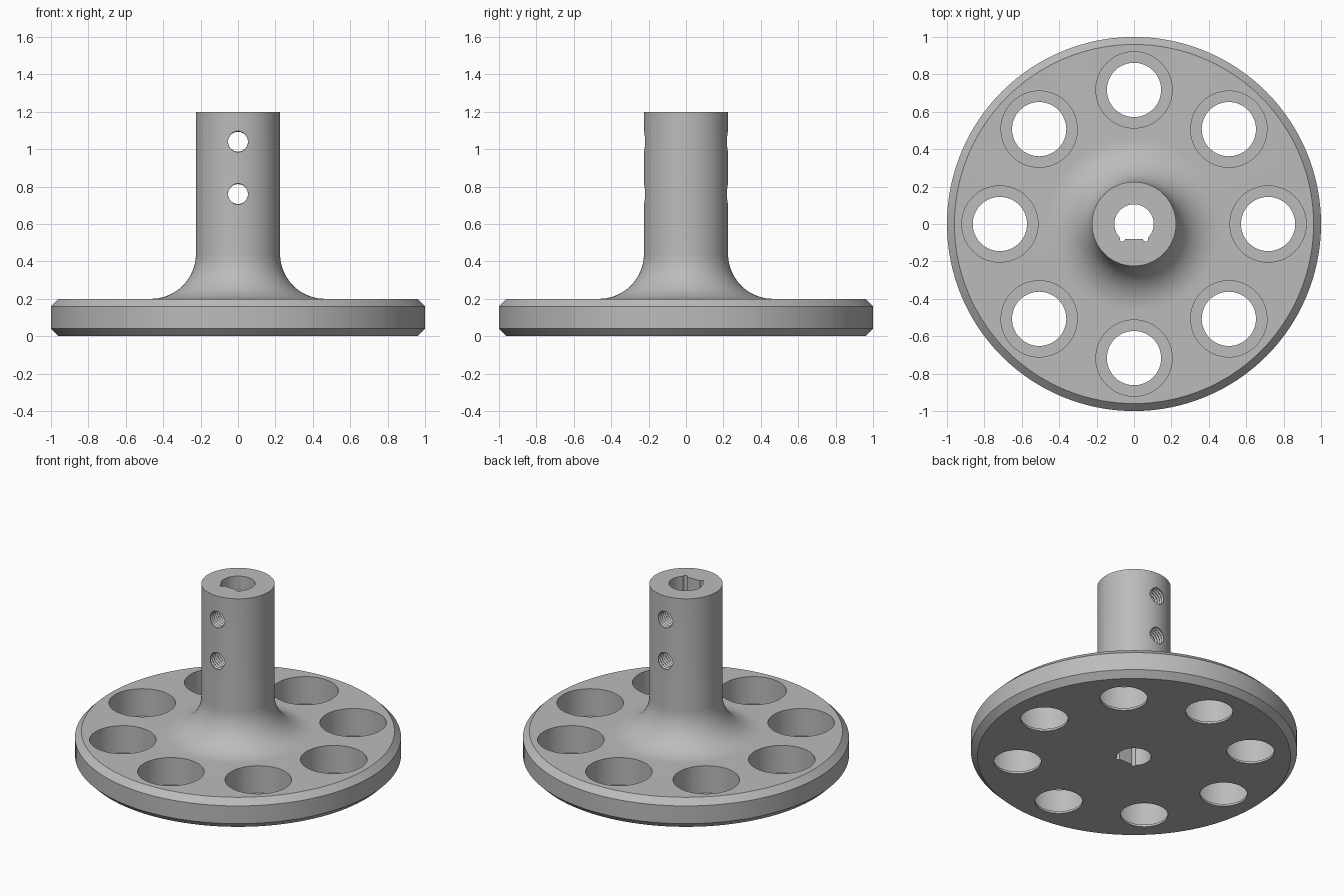
import bpy, bmesh, math
from math import cos, sin, pi
from mathutils import Matrix

if "Cube" in bpy.data.objects:
    bpy.data.objects.remove(bpy.data.objects["Cube"])

steel = bpy.data.materials.new("plain_grey")
steel.diffuse_color = (0.5, 0.5, 0.5, 1)
steel.use_nodes = True
steel.node_tree.nodes["Principled BSDF"].inputs["Base Color"].default_value = steel.diffuse_color


def make_object(name, bm, matrix=None):
    if matrix:
        bm.transform(matrix)
    bmesh.ops.recalc_face_normals(bm, faces=bm.faces)
    me = bpy.data.meshes.new(name)
    bm.to_mesh(me)
    bm.free()
    me.materials.append(steel)
    ob = bpy.data.objects.new(name, me)
    bpy.context.collection.objects.link(ob)
    return ob


def lathe(name, profile, segs, matrix=None):
    """Solid of revolution about z from (radius, z) points, capped at both ends."""
    bm = bmesh.new()
    rings = [[bm.verts.new((r * cos(2 * pi * i / segs), r * sin(2 * pi * i / segs), z))
              for i in range(segs)] for r, z in profile]
    for a, b in zip(rings, rings[1:]):
        for i in range(segs):
            j = (i + 1) % segs
            bm.faces.new((a[i], a[j], b[j], b[i]))
    bm.faces.new(rings[0])
    bm.faces.new(rings[-1])
    return make_object(name, bm, matrix)


def cut(target, cutter):
    cutter.hide_render = True
    mod = target.modifiers.new("cut", 'BOOLEAN')
    mod.operation = 'DIFFERENCE'
    mod.solver = 'EXACT'
    mod.object = cutter
    bpy.context.view_layer.objects.active = target
    bpy.ops.object.modifier_apply(modifier=mod.name)
    bpy.data.objects.remove(cutter)


# flange disc with chamfers, fillet and hub
profile = [(0.96, 0), (1, 0.04), (1, 0.16), (0.96, 0.2)]
for k in range(17):
    a = k / 16 * pi / 2
    profile.append((0.465 - 0.24 * sin(a), 0.44 - 0.24 * cos(a)))
profile.append((0.225, 1.2))
flange = lathe("flange_hub", profile, 128)

# ring of bolt holes with deep counterbores
for k in range(8):
    a = k * pi / 4
    place = Matrix.Translation((0.717 * cos(a), 0.717 * sin(a), 0))
    cut(flange, lathe("bolt_hole_cutter",
                      [(0.145, -0.1), (0.145, 0.015), (0.204, 0.015), (0.204, 0.3)], 64, place))

# D-shaped shaft bore with the flat towards the front
flat = -0.08
start = math.asin(flat / 0.105)
bm = bmesh.new()
n = 56
base = [bm.verts.new((0.105 * cos(t), 0.105 * sin(t), -0.1))
        for t in (start + (pi - 2 * start) * i / n for i in range(n + 1))]
face = bm.faces.new(base)
ext = bmesh.ops.extrude_face_region(bm, geom=[face])
bmesh.ops.translate(bm, vec=(0, 0, 1.5),
                    verts=[v for v in ext["geom"] if isinstance(v, bmesh.types.BMVert)])
cut(flange, make_object("bore_cutter", bm))

# corner reliefs beside the flat
for s in (-1, 1):
    cut(flange, lathe("relief_cutter", [(0.014, -0.15), (0.014, 1.45)], 20,
                      Matrix.Translation((s * 0.062, flat, 0))))

# threaded set-screw holes through front and back of the hub
pitch = 0.02
thread = []
for k in range(-15, 16):
    thread += [(0.053, k * pitch), (0.061, (k + 0.5) * pitch)]
for z in (0.76, 1.04):
    place = Matrix.Translation((0, 0, z)) @ Matrix.Rotation(pi / 2, 4, 'X')
    cut(flange, lathe("set_screw_cutter", thread, 36, place))

bpy.ops.object.select_all(action='DESELECT')
flange.select_set(True)
bpy.context.view_layer.objects.active = flange
bpy.ops.object.shade_smooth_by_angle(angle=math.radians(30))
